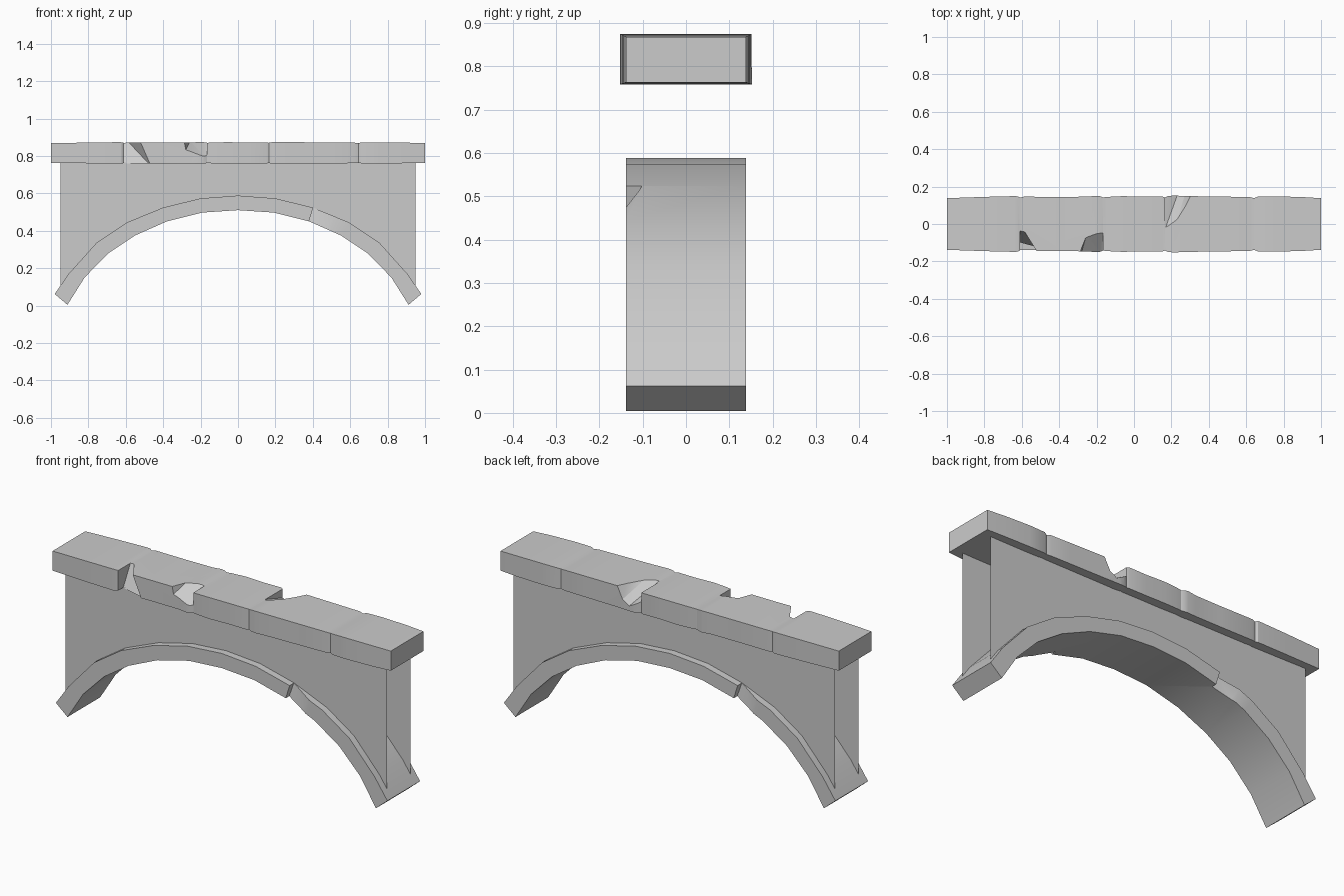
import bpy, bmesh
from math import radians
from mathutils import Vector

if "Cube" in bpy.data.objects:
    bpy.data.objects.remove(bpy.data.objects["Cube"], do_unlink=True)

stone = bpy.data.materials.new("grey stone")
stone.use_nodes = True
grey = (0.6, 0.6, 0.6, 1)
stone.diffuse_color = grey
bsdf = next(n for n in stone.node_tree.nodes if n.type == 'BSDF_PRINCIPLED')
bsdf.inputs["Base Color"].default_value = grey


def add_object(name, bm):
    mesh = bpy.data.meshes.new(name)
    bm.to_mesh(mesh)
    bm.free()
    obj = bpy.data.objects.new(name, mesh)
    bpy.context.scene.collection.objects.link(obj)
    mesh.materials.append(stone)
    return obj


def activate(obj):
    bpy.ops.object.select_all(action='DESELECT')
    obj.select_set(True)
    bpy.context.view_layer.objects.active = obj


def loft(name, sections):
    """Closed solid through a row of four-cornered sections."""
    bm = bmesh.new()
    rings = [[bm.verts.new(p) for p in s] for s in sections]
    for a, b in zip(rings, rings[1:]):
        for i in range(4):
            j = (i + 1) % 4
            bm.faces.new((a[i], a[j], b[j], b[i]))
    bm.faces.new(rings[0])
    bm.faces.new(rings[-1])
    bmesh.ops.recalc_face_normals(bm, faces=bm.faces)
    return add_object(name, bm)


def chip(obj, points):
    """Break a convex piece out of a stone."""
    bm = bmesh.new()
    for p in points:
        bm.verts.new(p)
    hull = bmesh.ops.convex_hull(bm, input=bm.verts)
    spare = [v for v in hull["geom_interior"] if isinstance(v, bmesh.types.BMVert)]
    bmesh.ops.delete(bm, geom=spare, context='VERTS')
    bmesh.ops.recalc_face_normals(bm, faces=bm.faces)
    cutter = add_object("chip_cutter", bm)
    cutter.hide_render = True
    activate(obj)
    mod = obj.modifiers.new("chip", 'BOOLEAN')
    mod.operation, mod.solver, mod.object = 'DIFFERENCE', 'EXACT', cutter
    bpy.ops.object.modifier_apply(modifier=mod.name)
    bpy.data.objects.remove(cutter, do_unlink=True)


def smooth(obj, angle):
    activate(obj)
    bpy.ops.object.shade_smooth_by_angle(angle=radians(angle))


# Half profiles of the arch, crown to foot
outer = [(0, .588), (.2, .573), (.4, .524), (.595, .444), (.755, .337), (.905, .17), (.98, .062)]
inner = [(0, .51), (.193, .497), (.38, .45), (.55, .375), (.695, .278), (.82, .15), (.912, .004)]


def full(half):
    return [(-x, z) for x, z in reversed(half[1:])] + half


# Arch ring
D = .138
arch = loft("arch_ring", [
    ((xo, -D, zo), (xo, D, zo), (xi, D, zi), (xi, -D, zi))
    for (xo, zo), (xi, zi) in zip(full(outer), full(inner))])

# Matching broken corners at opposite ends of the arch
break_points = [(.41, -.1, .55), (.37, -.112, .42), (.53, -.139, .5), (.49, -.139, .37)]
break_points += [(x, -.2, z) for x, y, z in break_points]
for s in (1, -1):
    chip(arch, [(s * x, s * y, z) for x, y, z in break_points])
smooth(arch, 30)

# Two thin wall faces standing on the arch, open at the ends
middle = [((a[0] + b[0]) / 2, (a[1] + b[1]) / 2) for a, b in zip(outer, inner)]
lower = full([p for p in middle if p[0] < .93] + [(.95, .06)])
for name, y in (("front_wall", -.1), ("back_wall", .1)):
    bm = bmesh.new()
    low = [bm.verts.new((x, y, z)) for x, z in lower]
    high = [bm.verts.new((x, y, .766)) for x, z in lower]
    for i in range(len(low) - 1):
        quad = [low[i], low[i + 1], high[i + 1], high[i]]
        bm.faces.new(quad if y < 0 else quad[::-1])
    add_object(name, bm)

# Coping slab of worn blocks: position, half width
stations = [(-1, .138), (-.8, .145), (-.64, .149), (-.622, .148), (-.61, .141), (-.59, .146),
            (-.4, .145), (-.25, .146), (-.2, .151), (-.18, .148), (-.165, .142), (-.14, .145),
            (-.06, .149), (.05, .146), (.15, .147), (.165, .142), (.18, .149), (.21, .152),
            (.3, .149), (.5, .146), (.62, .144), (.643, .138), (.66, .146), (.75, .148),
            (.9, .144), (1, .138)]
slab = loft("coping_slab", [
    ((x, -w, .763 - (w - .138) / 3), (x, w, .763 - (w - .138) / 3),
     (x, w, .868 + (w - .138) / 2), (x, -w, .868 + (w - .138) / 2))
    for x, w in stations])

# Broken corners of the slab
chip(slab, [(-.61, -.02, .9), (-.53, -.15, .9), (-.61, -.2, .9), (-.53, -.2, .9),
            (-.61, -.11, .74), (-.46, -.15, .74), (-.61, -.2, .74), (-.46, -.2, .74)])
chip(slab, [(-.29, -.15, .88), (-.255, -.06, .88), (-.165, -.035, .88),
            (-.29, -.2, .88), (-.165, -.2, .88),
            (-.28, -.15, .83), (-.22, -.15, .823), (-.18, -.15, .797), (-.165, -.15, .8),
            (-.28, -.2, .83), (-.18, -.2, .797), (-.165, -.2, .8)])
chip(slab, [(.165, -.03, .878), (.23, .02, .878), (.28, .1, .878), (.305, .15, .878),
            (.165, .2, .878), (.305, .2, .878),
            (.165, .15, .82), (.23, .15, .785), (.27, .15, .81),
            (.165, .2, .82), (.23, .2, .785), (.27, .2, .81)])
smooth(slab, 25)
